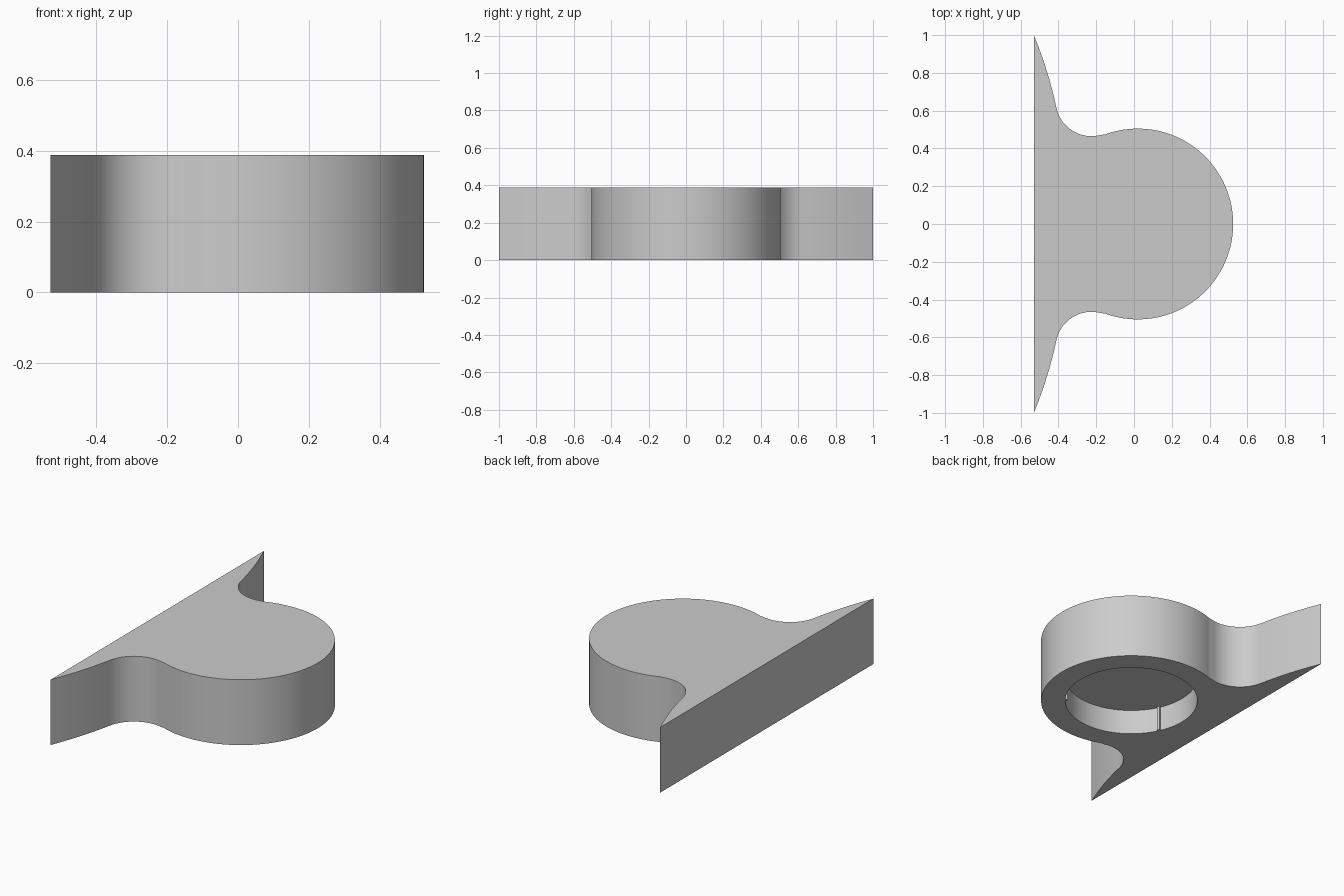
import bpy, bmesh, math
from math import cos, sin, radians

if "Cube" in bpy.data.objects:
    bpy.data.objects.remove(bpy.data.objects["Cube"])

HEIGHT = 0.388
CX, R = 0.02, 0.505          # round boss
HOLE_R, HOLE_DEPTH = 0.37, 0.15


def arc(cx, cy, r, a0, a1, n):
    return [(cx + r * cos(radians(a0 + (a1 - a0) * i / n)),
             cy + r * sin(radians(a0 + (a1 - a0) * i / n))) for i in range(n + 1)]


def prism(name, outline, z0, z1):
    bm = bmesh.new()
    face = bm.faces.new([bm.verts.new((x, y, z0)) for x, y in outline])
    top = bmesh.ops.extrude_face_region(bm, geom=[face])["geom"]
    bmesh.ops.translate(bm, vec=(0, 0, z1 - z0),
                        verts=[v for v in top if isinstance(v, bmesh.types.BMVert)])
    bmesh.ops.recalc_face_normals(bm, faces=bm.faces)
    mesh = bpy.data.meshes.new(name)
    bm.to_mesh(mesh)
    bm.free()
    obj = bpy.data.objects.new(name, mesh)
    bpy.context.collection.objects.link(obj)
    return obj


grey = bpy.data.materials.new("plain grey")
grey.diffuse_color = (0.6, 0.6, 0.6, 1)
grey.use_nodes = True
grey.node_tree.nodes["Principled BSDF"].inputs["Base Color"].default_value = grey.diffuse_color

# Half outline: boss arc, concave fillet, tapering wing to its tip
half = arc(CX, 0, R, 0, 110.5, 48)
half += arc(-0.225, 0.655, 0.19, -69.5, -167.8, 20)[1:]
p0, p1, p2 = half[-1], (-0.451, 0.807), (-0.53, 1.0)
for i in range(1, 9):
    t = i / 8
    half.append(tuple((1 - t) ** 2 * a + 2 * t * (1 - t) * b + t * t * c
                      for a, b, c in zip(p0, p1, p2)))
outline = half + [(x, -y) for x, y in reversed(half[1:])]
body = prism("wall_mount_body", outline, 0, HEIGHT)
body.data.materials.append(grey)

# Blind round recess underneath, with slim ribs on its wall
recess = []
rib_angles, rib_half = (205, 321), 1.3
for a in range(0, 360, 3):
    if all(abs(a - b) > 2 for b in rib_angles):
        recess.append((a, HOLE_R))
for b in rib_angles:
    recess += [(b - rib_half, HOLE_R), (b - rib_half + 0.01, HOLE_R - 0.012),
               (b + rib_half - 0.01, HOLE_R - 0.012), (b + rib_half, HOLE_R)]
recess = [(CX + r * cos(radians(a)), r * sin(radians(a))) for a, r in sorted(recess)]
cutter = prism("recess_cutter", recess, -0.1, HOLE_DEPTH)
cutter.data.materials.append(grey)
cutter.hide_render = True
cutter.hide_viewport = True

cut = body.modifiers.new("recess", "BOOLEAN")
cut.operation = "DIFFERENCE"
cut.solver = "EXACT"
cut.object = cutter

# Apply the cut, then smooth the curved walls
deps = bpy.context.evaluated_depsgraph_get()
body.data = bpy.data.meshes.new_from_object(body.evaluated_get(deps))
body.modifiers.clear()
bpy.data.objects.remove(cutter)
bpy.context.view_layer.objects.active = body
body.select_set(True)
bpy.ops.object.shade_smooth_by_angle(angle=radians(30))
